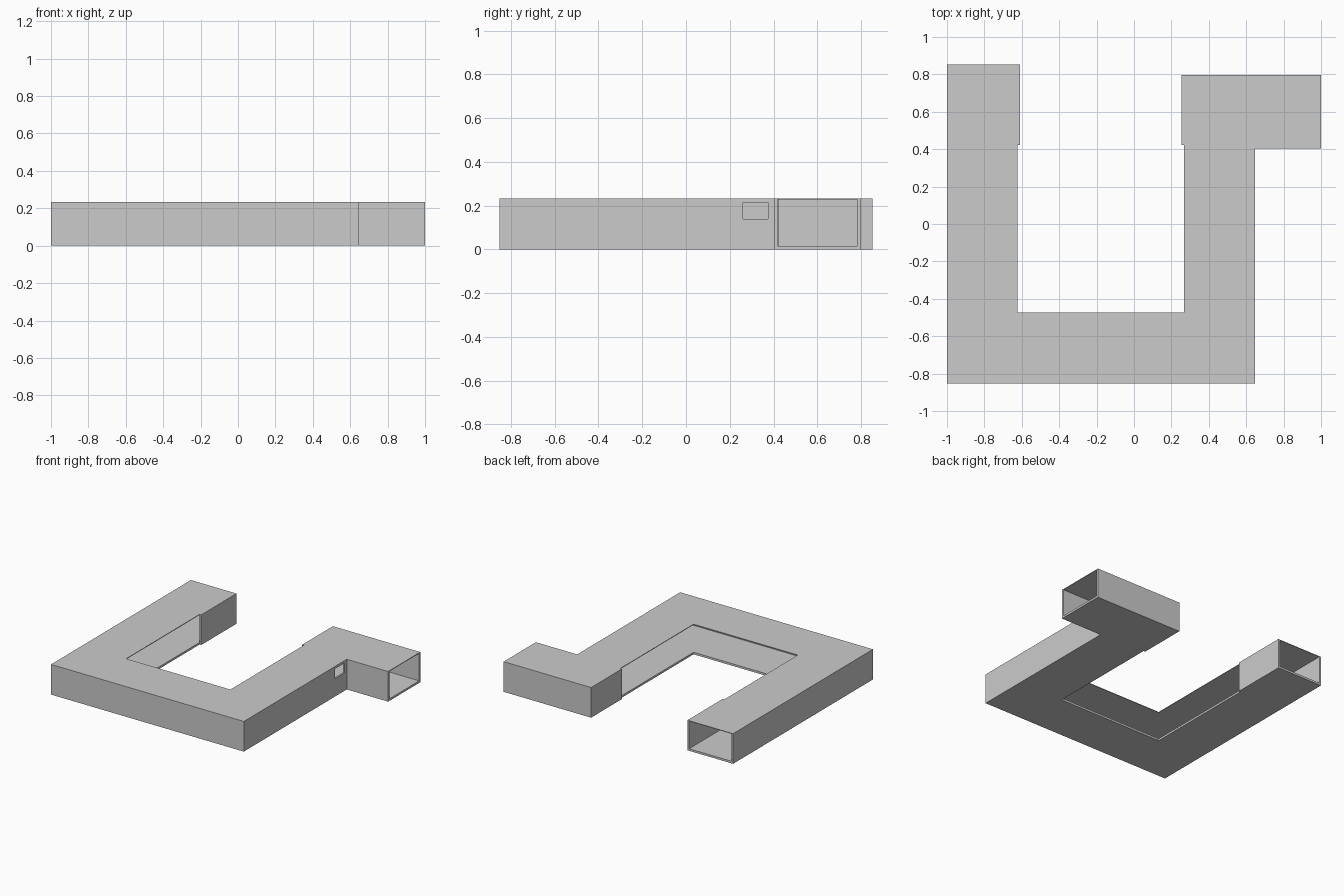
import bpy, bmesh

if "Cube" in bpy.data.objects:
    bpy.data.objects.remove(bpy.data.objects["Cube"])

H = 0.233        # total height
T = 0.014        # wall thickness


def prism(name, pts, z0, z1):
    """Extrude a flat outline between two heights."""
    bm = bmesh.new()
    face = bm.faces.new([bm.verts.new((x, y, z0)) for x, y in pts])
    top = bmesh.ops.extrude_face_region(bm, geom=[face])["geom"]
    for v in top:
        if isinstance(v, bmesh.types.BMVert):
            v.co.z = z1
    bmesh.ops.recalc_face_normals(bm, faces=bm.faces)
    me = bpy.data.meshes.new(name)
    bm.to_mesh(me)
    bm.free()
    ob = bpy.data.objects.new(name, me)
    bpy.context.collection.objects.link(ob)
    return ob


def rect(x0, x1, y0, y1):
    return [(x0, y0), (x1, y0), (x1, y1), (x0, y1)]


L, R, B, F = -1.0, 1.0, 0.853, -0.853     # overall extents
XO = 0.647                                # outer face of right leg
Y0, Y1 = 0.404, 0.797                     # side entrance
XL, XR, YC = -0.624, 0.267, -0.474        # courtyard edges

# Floor and roof slabs, fitted between the walls
plan = [(L + T, B), (L + T, F + T), (XO - T, F + T), (XO - T, Y0 + T),
        (R, Y0 + T), (R, Y1 - T), (XR, Y1 - T), (XR, YC), (XL, YC), (XL, B)]
prism("floor", plan, 0, 0.016)
prism("roof", plan, H - 0.005, H)

# Continuous outer wall
outer = prism("outer_wall", [
    (L, B), (L, F), (XO, F), (XO, Y0), (R, Y0), (R, Y0 + T),
    (XO - T, Y0 + T), (XO - T, F + T), (L + T, F + T), (L + T, B)], 0, H)

# Back wall of the side entrance, turning into the courtyard
prism("entrance_back_wall", [
    (R, Y1), (XR - T, Y1), (XR - T, 0.422), (XR, 0.422),
    (XR, Y1 - T), (R, Y1 - T)], 0, H)

# Short courtyard wall on the left leg
prism("left_leg_inner_wall", rect(XL, XL + T, 0.422, B), 0, H)

# Small window beside the side entrance
cutter = prism("window_cutter", rect(XO - 0.05, XO + 0.05, 0.26, 0.375), 0.138, 0.214)
cutter.hide_render = True
cutter.hide_viewport = True
cutter.display_type = 'WIRE'
mod = outer.modifiers.new("window", 'BOOLEAN')
mod.operation = 'DIFFERENCE'
mod.solver = 'EXACT'
mod.object = cutter
